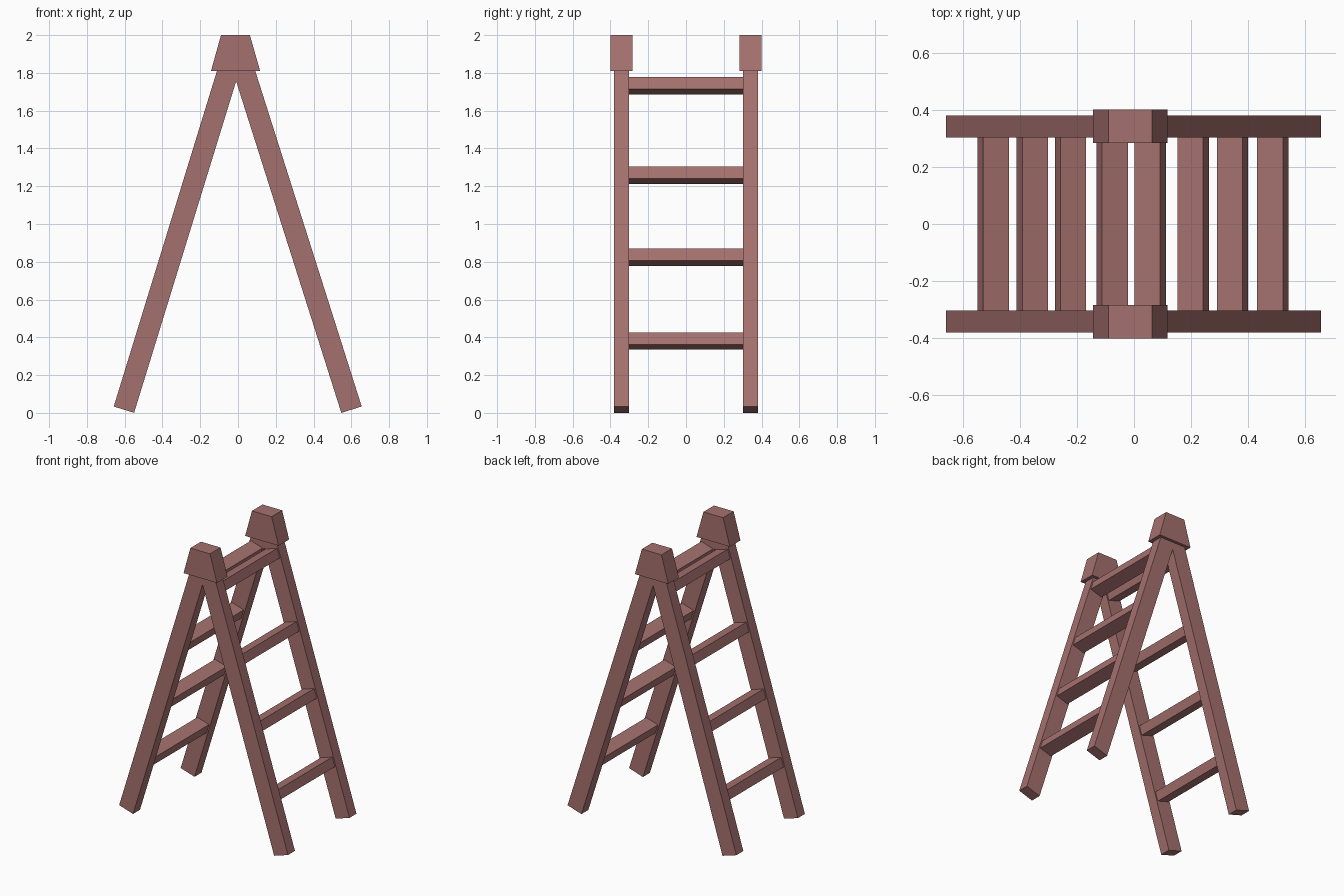
import bpy
import bmesh
from math import radians, sin, cos, tan
from mathutils import Matrix, Vector

cube = bpy.data.objects.get("Cube")
if cube:
    bpy.data.objects.remove(cube)

# One reddish brown wood for the whole ladder
wood = bpy.data.materials.new("reddish_brown_wood")
wood.use_nodes = True
wood_color = (0.376, 0.165, 0.158, 1.0)
wood.diffuse_color = wood_color
wood.node_tree.nodes["Principled BSDF"].inputs["Base Color"].default_value = wood_color


def beam(name, center, size, lean=0.0, top_xs=None):
    """Flat-faced box leaning about y; top_xs optionally sets the top edge."""
    bm = bmesh.new()
    bmesh.ops.create_cube(bm, size=1.0)
    bmesh.ops.scale(bm, vec=Vector(size), verts=bm.verts)
    if top_xs:
        for v in bm.verts:
            if v.co.z > 0:
                v.co.x = (top_xs[0] if v.co.x < 0 else top_xs[1]) - center[0]
    bmesh.ops.transform(bm, verts=bm.verts, matrix=Matrix.Rotation(lean, 4, "Y"))
    mesh = bpy.data.meshes.new(name)
    bm.to_mesh(mesh)
    bm.free()
    mesh.materials.append(wood)
    obj = bpy.data.objects.new(name, mesh)
    obj.location = center
    bpy.context.collection.objects.link(obj)
    return obj


LEG_WIDTH, LEG_DEPTH, LEG_Y = 0.113, 0.077, 0.3415
FOOT_Z, LEG_TOP_Z = 0.017, 1.86
RUNG_HEIGHTS = (0.38, 0.824, 1.258, 1.732)
ENDS = (("front", -1), ("back", 1))

# Two leaning frames: side, foot position and lean angle
for side, sign, foot_x, angle in (("left", 1, 0.601, 17.6), ("right", -1, 0.604, 17.1)):
    a = radians(angle)

    def on_leg(z):
        return sign * (foot_x - (z - FOOT_Z) * tan(a))

    # Legs, their tops hidden in the caps
    mid_z = (FOOT_Z + LEG_TOP_Z) / 2
    length = (LEG_TOP_Z - FOOT_Z) / cos(a)
    for end, y_sign in ENDS:
        beam(f"{end}_{side}_leg", (on_leg(mid_z), y_sign * LEG_Y, mid_z),
             (LEG_WIDTH, LEG_DEPTH, length), -sign * a)

    # Rungs, square to the legs
    for i, z in enumerate(RUNG_HEIGHTS, 1):
        beam(f"{side}_rung_{i}", (on_leg(z), 0, z), (0.094, 0.61, 0.066), -sign * a)

# Tapered caps joining the leg tops
for end, y_sign in ENDS:
    beam(f"{end}_cap", (-0.013, y_sign * 0.342, 1.905), (0.26, 0.117, 0.19),
         top_xs=(-0.09, 0.063))
